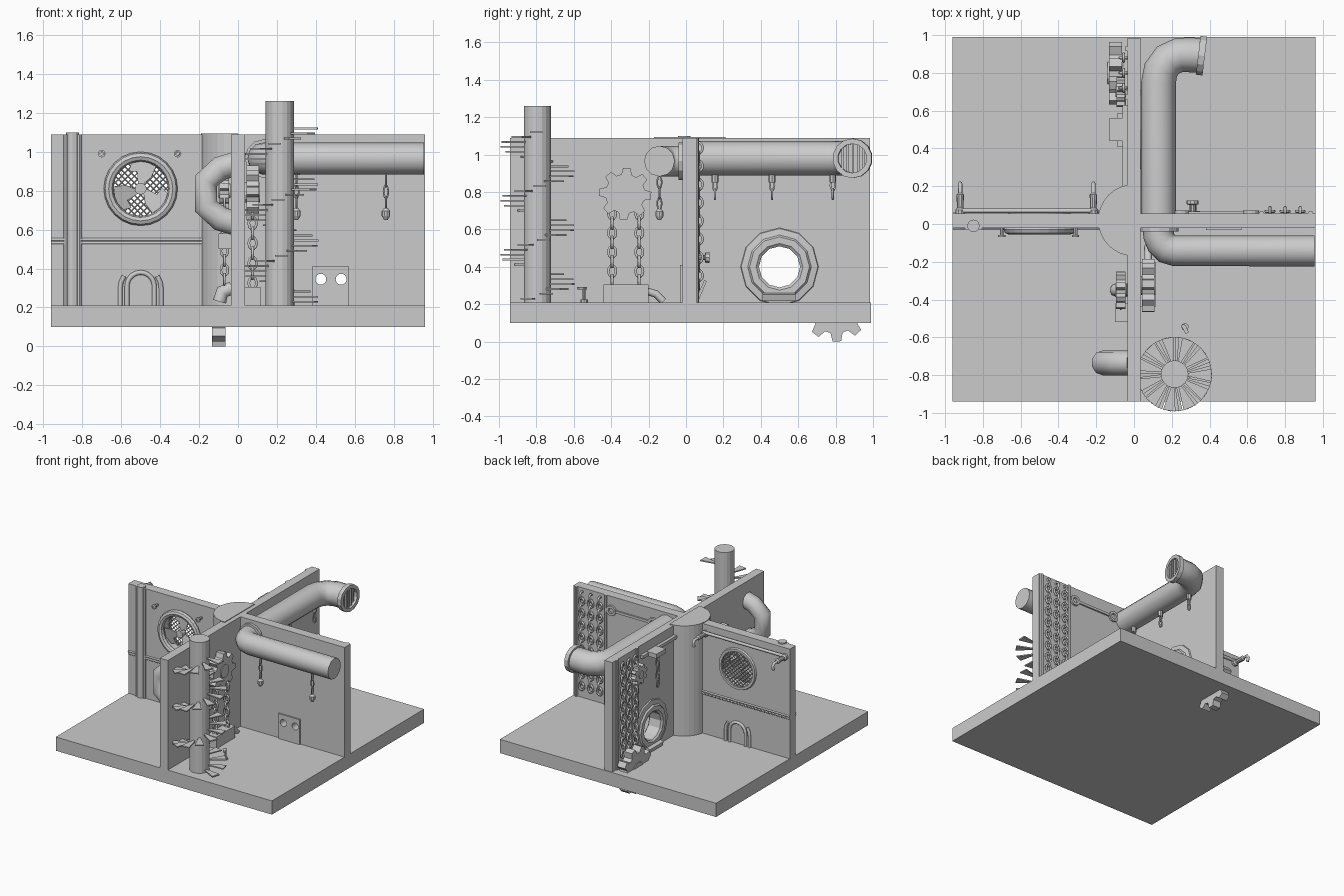
import bpy, bmesh
from math import pi, sin, cos, tau, sqrt
from mathutils import Matrix, Vector, Euler

if "Cube" in bpy.data.objects:
    bpy.data.objects.remove(bpy.data.objects["Cube"])

def finish(name, bm):
    bmesh.ops.recalc_face_normals(bm, faces=bm.faces)
    me = bpy.data.meshes.new(name)
    bm.to_mesh(me)
    bm.free()
    ob = bpy.data.objects.new(name, me)
    bpy.context.collection.objects.link(ob)
    return ob

def box(name, lo, hi, rot=(0, 0, 0)):
    lo, hi = Vector(lo), Vector(hi)
    bm = bmesh.new()
    bmesh.ops.create_cube(bm, size=1)
    m = Matrix.Translation((lo + hi) / 2) @ Euler(rot).to_matrix().to_4x4() @ Matrix.Diagonal((*(hi - lo), 1))
    bm.transform(m)
    return finish(name, bm)

AXIS = {'x': Matrix.Rotation(pi/2, 4, 'Y'), 'y': Matrix.Rotation(-pi/2, 4, 'X'), 'z': Matrix.Identity(4)}

def lathe(name, prof, loc, axis='z', n=16, closed=False, tilt=0):
    """Revolve (radius, height) pairs; open profiles get end caps."""
    bm = bmesh.new()
    rings = [[bm.verts.new((r*cos(tau*i/n), r*sin(tau*i/n), h)) for i in range(n)] for r, h in prof]
    pairs = list(zip(rings, rings[1:])) + ([(rings[-1], rings[0])] if closed else [])
    for a, b in pairs:
        for i in range(n):
            j = (i + 1) % n
            bm.faces.new((a[i], a[j], b[j], b[i]))
    if not closed:
        bm.faces.new(rings[0])
        bm.faces.new(rings[-1])
    bm.transform(Matrix.Translation(loc) @ Matrix.Rotation(tilt, 4, 'Z') @ AXIS[axis])
    return finish(name, bm)

def cyl(name, r, h, loc, axis='z', n=16):
    return lathe(name, [(r, 0), (r, h)], loc, axis, n)

def tube(name, pts, r, sides=8, closed=False):
    cu = bpy.data.curves.new(name, 'CURVE')
    cu.dimensions = '3D'
    cu.bevel_depth, cu.bevel_resolution, cu.use_fill_caps = r, (sides - 4)//2, True
    sp = cu.splines.new('POLY')
    sp.points.add(len(pts) - 1)
    for p, q in zip(sp.points, pts):
        p.co = (*q, 1)
    sp.use_cyclic_u = closed
    ob = bpy.data.objects.new(name, cu)
    bpy.context.collection.objects.link(ob)
    return ob

def gear(name, loc, r, thick, teeth=8, phase=0):
    """Toothed wheel with its axis along x."""
    bm = bmesh.new()
    vs = []
    for t in range(teeth):
        for f, k in ((0, .76), (.32, .76), (.48, 1), (.84, 1)):
            a = tau*(t + f)/teeth + phase
            vs.append(bm.verts.new((-thick/2, r*k*cos(a), r*k*sin(a))))
    f = bm.faces.new(vs)
    ex = bmesh.ops.extrude_face_region(bm, geom=[f])
    bmesh.ops.translate(bm, vec=(thick, 0, 0), verts=[v for v in ex['geom'] if isinstance(v, bmesh.types.BMVert)])
    bm.transform(Matrix.Translation(loc))
    finish(name, bm)
    cyl(name + "_hub", r*.37, thick + .012, (loc[0] - thick/2 - .006, loc[1], loc[2]), 'x', 14)

def chain(name, x, y, top, bottom, w=.017, t=.006):
    """Vertical run of oval links, alternately turned."""
    n = max(1, round((top - bottom)/.05))
    step = (top - bottom)/n
    for i in range(n):
        z, pts = top - step*(i + .5), []
        for k in range(10):
            a = tau*k/10
            s, c = w*cos(a), step*.6*sin(a)
            pts.append((x + s, y, z + c) if i % 2 else (x, y + s, z + c))
        tube(name + "_link", pts, t, 6, True)

def cut(ob, cutter):
    cutter.hide_render = True
    m = ob.modifiers.new("hole", 'BOOLEAN')
    m.object, m.operation, m.solver = cutter, 'DIFFERENCE', 'EXACT'
    bpy.context.view_layer.objects.active = ob
    bpy.ops.object.modifier_apply(modifier=m.name)
    bpy.data.objects.remove(cutter)

# base and crossing walls with openings
box("base", (-.96, -.94, .1), (.96, .99, .21))
F, B, T = -.02, .055, 1.09
wx = box("cross_wall", (-.96, F, .21), (.96, B, T))
wy = box("long_wall", (-.035, -.94, .21), (.035, .985, T))
cut(wx, cyl("cutter", .15, .3, (-.5, -.1, .81), 'y', 24))
panel = box("socket_panel", (.38, F - .012, .21), (.57, F + .01, .41))
for x in (.425, .53):
    for ob in (wx, panel):
        cut(ob, cyl("cutter", .028, .3, (x, -.1, .345), 'y', 16))
cut(wy, cyl("cutter", .125, .3, (-.15, .5, .4), 'x', 12))

# half-round corner column
bm = bmesh.new()
arc = [bm.verts.new((-.19*sin(pi*i/16), .02 + .19*cos(pi*i/16), .21)) for i in range(17)]
ex = bmesh.ops.extrude_face_region(bm, geom=[bm.faces.new(arc)])
bmesh.ops.translate(bm, vec=(0, 0, .885), verts=[v for v in ex['geom'] if isinstance(v, bmesh.types.BMVert)])
finish("corner_column", bm)

# fan: ring, blades, hub and crossed grille
lathe("fan_ring", [(.165 + .025*cos(tau*k/8), .025*sin(tau*k/8)) for k in range(8)], (-.5, -.03, .81), 'y', 24, True)
lathe("fan_back_ring", [(.14, 0), (.165, 0), (.16, .015), (.14, .015)], (-.5, B, .81), 'y', 24, True)
cyl("fan_hub", .03, .04, (-.5, -.03, .81), 'y', 12)
for b in range(3):
    bm = bmesh.new()
    a0 = tau*b/3 + pi/2
    edge = [(.02, -.3), (.08, -.75), (.14, -.6), (.145, -.1), (.14, .35), (.11, .6), (.09, .2), (.03, .5)]
    bm.faces.new([bm.verts.new((-.5 + r*cos(a + a0), -.012 + .02*a, .81 + r*sin(a + a0))) for r, a in edge])
    ob = finish("fan_blade", bm)
    ob.modifiers.new("thick", 'SOLIDIFY').thickness = .006
for k in range(-6, 7):
    d = k*.023
    h = sqrt(.152**2 - d*d)
    for s in (-1, 1):
        ux, uz = sqrt(.5), s*sqrt(.5)
        c = Vector((-.5 - uz*d, .04, .81 + ux*d))
        u = Vector((ux, 0, uz))
        tube("grille_bar", [c - u*h, c + u*h], .0035, 4)

# wall trims, arches, post and hooks on the left wall
for y, s in ((F, -1), (B, 1)):
    for z in (.532, .549):
        tube("wall_trim", [(-.96, y, z), (-.18, y, z)], .008, 6)
    for w, h in ((.105, .30), (.07, .31)):
        r = w
        pts = [(-.5 - w, y + s*.005, .21)] + [(-.5 - r*cos(pi*k/10), y + s*.005, h + r*sin(pi*k/10)) for k in range(11)] + [(-.5 + w, y + s*.005, .21)]
        tube("arch", pts if w < .1 else pts[:4], .012, 8)
        if w > .1:
            tube("arch", pts[-4:], .012, 8)
for k in range(24):
    cyl("trim_rivet", .006, .008, (-.93 + k*.031, B + .006, .54), 'y', 6)
cyl("wall_post", .033, .89, (-.85, F + .01, .21), n=12)
for x in (-.885, -.815):
    cyl("post_edge", .012, .88, (x, F, .21), n=8)
for x in (-.7, -.31):
    cyl("bolt", .01, .045, (x, F - .045, .99), 'y', 8)
    lathe("bolt_ring", [(.011, 0), (.019, 0), (.019, .012), (.011, .012)], (x, F - .05, .99), 'y', 12, True)

# rear rail with two taps
tube("rear_rail", [(-.92, B + .015, 1.03), (-.2, B + .015, 1.03)], .012, 8)
for x in (-.92, -.215):
    lathe("tap", [(.026, 0), (.026, .02), (.017, .03), (.02, .1), (.009, .11)], (x, B, 1.02), 'y', 10)
    tube("tap_hook", [(x, .15, 1.02), (x, .2, 1.02), (x, .215, 1.0), (x, .205, .97)], .011, 8)

# front right pipe with flange and hanging chains
tube("front_pipe", [(.13, F, .965), (.13, -.06, .965), (.145, -.1, .965), (.175, -.13, .965), (.22, -.142, .965), (.955, -.142, .965)], .082, 12)
cyl("front_flange", .1, .02, (.135, F - .02, .965), 'y', 12)
for x in (.3, .76):
    chain("pipe_chain", x, -.142, .88, .71, .012, .005)
    lathe("lamp", [(.009, 0), (.022, .02), (.022, .045), (.01, .06)], (x, -.142, .65), n=10)

# rear pipe, slotted end and short hangers
tube("rear_pipe", [(.13, B, .98), (.13, .75, .98), (.142, .815, .98), (.18, .868, .98), (.24, .895, .98), (.3, .895, .98), (.345, .893, .98)], .092, 12)
lathe("rear_pipe_rim", [(.078, 0), (.106, 0), (.106, .035), (.078, .035)], (.34, .893, .98), 'x', 14, True, -.12)
for k in range(-2, 3):
    h = sqrt(.08**2 - (k*.028)**2)
    box("outlet_bar", (.345, .887 + k*.028, .98 - h), (.362, .899 + k*.028, .98 + h))
for y in (.155, .46, .785):
    cyl("hanger_cap", .018, .05, (.13, y, .85), n=8)
    chain("hanger", .13, y, .86, .765, .012, .006)

# spiral stair around a pillar
PX, PY = .215, -.795
cyl("pillar", .073, 1.05, (PX, PY, .21), n=18)
for i in range(35):
    a, z = tau*i*.0895 - .3, .225 + i*.0262
    bm = bmesh.new()
    vs = [bm.verts.new((r*cos(a + d), r*sin(a + d), 0)) for r, d in ((.06, -.1), (.198, -.17), (.198, .17), (.06, .1))]
    ex = bmesh.ops.extrude_face_region(bm, geom=[bm.faces.new(vs)])
    bmesh.ops.translate(bm, vec=(0, 0, .009), verts=[v for v in ex['geom'] if isinstance(v, bmesh.types.BMVert)])
    bm.transform(Matrix.Translation((PX, PY, z)))
    finish("stair_step", bm)

# chain hoist on the right of the long wall
gear("hoist_gear", (.075, -.325, .79), .14, .065, 8, .2)
for y in (-.395, -.25):
    chain("hoist_chain", .075, y, .71, .3, .02, .008)
box("hoist_box", (.035, -.44, .21), (.115, -.2, .305))
tube("hoist_spout", [(.075, -.21, .27), (.075, -.16, .255), (.075, -.12, .215)], .02, 8)
cyl("floor_valve", .008, .08, (.27, -.545, .21), n=8)
box("valve_lever", (.26, -.58, .28), (.28, -.53, .292), (0, 0, .5))
cyl("valve_foot", .02, .015, (.27, -.545, .21), n=8)

# machinery on the left of the long wall
gear("left_gear", (-.07, -.35, .8), .1, .05, 8)
chain("left_chain", -.07, -.43, .76, .32, .018, .007)
box("left_box", (-.1, -.52, .5), (-.035, -.42, .58))
tube("left_spout", [(-.03, -.35, .3), (-.08, -.35, .28), (-.095, -.35, .23)], .035, 8)
tube("bent_pipe", [(-.02, -.735, .935), (-.09, -.735, .915), (-.165, -.735, .85), (-.165, -.735, .72), (-.09, -.735, .655), (-.02, -.735, .635)], .066, 10)
gear("floor_gear", (-.098, .8, .18), .18, .07, 9, .1)
gear("upper_gear", (-.07, .7, .9), .08, .045, 8)
for y in (.72, .8, .88):
    chain("side_chain", -.055, y, 1.05, .3, .02, .008)
box("chain_plate", (-.045, .66, .21), (-.034, .685, T))
box("chain_plate", (-.045, .915, .21), (-.034, .94, T))
box("bracket", (-.06, .2, .99), (-.034, .63, 1.015))
box("bracket_block", (-.13, .44, .985), (-.04, .56, 1.02))
chain("bracket_chain", -.085, .48, .99, .72, .015, .006)

# porthole rings and sills on both wall faces
lathe("porthole", [(.11, -.05), (.125, -.062), (.16, -.062), (.17, -.05), (.205, -.045), (.21, -.03),
                   (.21, .03), (.205, .045), (.17, .05), (.16, .062), (.125, .062), (.11, .05)], (0, .5, .4), 'x', 12, True)
for s in (-1, 1):
    x = sorted((s*.035, s*.085))
    box("porthole_sill", (x[0], .41, .225), (x[1], .585, .26), (0, s*.3, 0))

# rear right wall: hanging chains, post, linkage, lever and studs
for x in (.72, .8, .88):
    chain("wall_chain", x, B + .012, 1.06, .28, .022, .008)
for x in (.675, .935):
    cyl("chain_post", .014, .88, (x, B, .21), n=8)
for x in (.25, .62):
    lathe("link_eye", [(.022, 0), (.042, 0), (.042, .016), (.022, .016)], (x, B, .98), 'y', 12, True)
box("link_bar", (.285, B, .97), (.585, B + .012, .99))
lathe("wall_knob", [(.015, 0), (.015, .045), (.032, .05), (.032, .07)], (.31, B, .45), 'y', 10)
box("wall_lever", (.3, .075, .22), (.33, .09, .33), (-.4, 0, 0))
box("lever_plate", (.28, B, .22), (.35, B + .015, .3))
